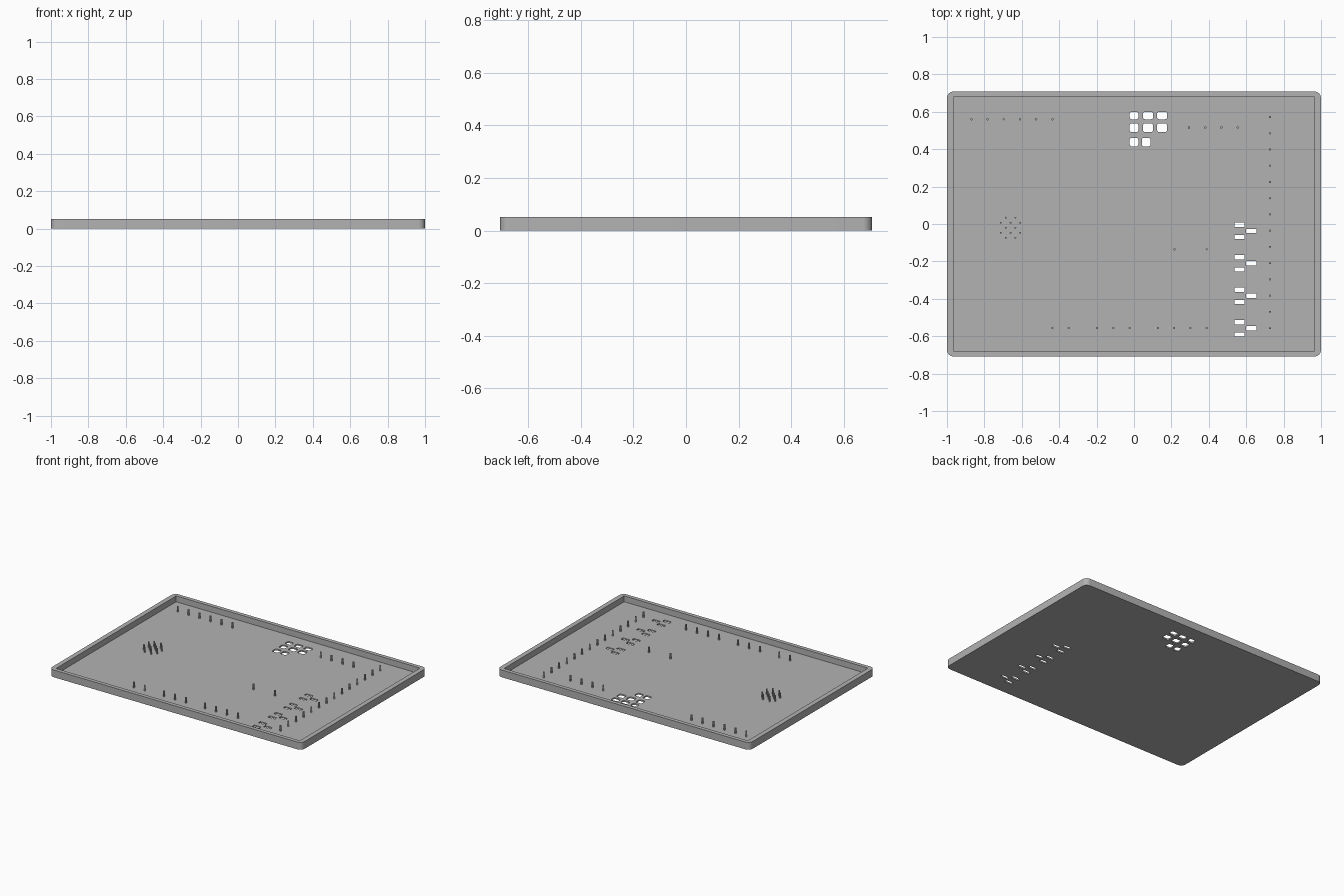
import bpy, bmesh
from math import cos, sin, pi, radians

cube = bpy.data.objects.get("Cube")
if cube:
    bpy.data.objects.remove(cube, do_unlink=True)

HX, HY, HEIGHT, FLOOR = 1.0, 0.708, 0.052, 0.01
WALL_X, WALL_Y, PITCH = 0.034, 0.028, 0.0868

grey = bpy.data.materials.new("plastic_grey")
grey.use_nodes = True
grey.diffuse_color = (0.45, 0.45, 0.45, 1)
grey.node_tree.nodes["Principled BSDF"].inputs["Base Color"].default_value = grey.diffuse_color


def prism(bm, cx, cy, w, d, z0, z1, r=0.0, steps=3):
    """Upright prism with a rectangular, optionally rounded, outline."""
    ring = []
    for i, (sx, sy) in enumerate([(1, 1), (-1, 1), (-1, -1), (1, -1)]):
        x, y = cx + sx * (w / 2 - r), cy + sy * (d / 2 - r)
        for k in range(steps + 1 if r else 1):
            a = (i + k / steps) * pi / 2
            ring.append((x + r * cos(a), y + r * sin(a)))
    low = [bm.verts.new((x, y, z0)) for x, y in ring]
    high = [bm.verts.new((x, y, z1)) for x, y in ring]
    bm.faces.new(low[::-1])
    bm.faces.new(high)
    n = len(ring)
    for i in range(n):
        j = (i + 1) % n
        bm.faces.new((low[i], low[j], high[j], high[i]))


def pin(bm, x, y, r, z1, sides=12):
    """Round peg standing on the floor."""
    prism(bm, x, y, 2 * r, 2 * r, FLOOR - 0.002, z1, r, sides // 4)
    bmesh.ops.remove_doubles(bm, verts=bm.verts, dist=0.0001)


def to_object(name, bm):
    mesh = bpy.data.meshes.new(name)
    bm.to_mesh(mesh)
    bm.free()
    mesh.materials.append(grey)
    ob = bpy.data.objects.new(name, mesh)
    bpy.context.collection.objects.link(ob)
    return ob


def activate(ob):
    bpy.ops.object.select_all(action="DESELECT")
    ob.select_set(True)
    bpy.context.view_layer.objects.active = ob


# Outer tray block with rounded corners
bm = bmesh.new()
prism(bm, 0, 0, 2 * HX, 2 * HY, 0, HEIGHT, 0.035, 8)
tray = to_object("tray", bm)

# Cavity cutter
bm = bmesh.new()
prism(bm, 0, 0, 2 * (HX - WALL_X), 2 * (HY - WALL_Y), FLOOR, 0.2)
cavity = to_object("cavity_cutter", bm)

# Cutter for the square button holes and the slots
bm = bmesh.new()
for y, d, columns in [(0.58, 0.04, (0, 0.075, 0.15)),
                      (0.515, 0.046, (0, 0.075, 0.15)),
                      (0.438, 0.046, (0, 0.065))]:
    for x in columns:
        prism(bm, x, y, 0.053 if x > 0.07 else 0.046, d, -0.1, 0.03, 0.01)
for i in range(4):
    y = -0.037 - 0.1735 * i
    prism(bm, 0.627, y, 0.056, 0.023, -0.1, 0.03, 0.004)
    for side in (-1, 1):
        prism(bm, 0.564, y + side * 0.033, 0.056, 0.023, -0.1, 0.03, 0.004)
holes = to_object("hole_cutter", bm)

# Cut the tray
activate(tray)
for cutter in (cavity, holes):
    cutter.hide_render = True
    mod = tray.modifiers.new(cutter.name, "BOOLEAN")
    mod.operation, mod.solver, mod.object = "DIFFERENCE", "EXACT", cutter
    bpy.ops.object.modifier_apply(modifier=mod.name)
for cutter in (cavity, holes):
    bpy.data.objects.remove(cutter, do_unlink=True)

# Rows of pegs: start x, y, count
rows = {
    "back_right_pins": [(-0.87, 0.56, 6)],
    "back_left_pins": [(0.294, 0.516, 4)],
    "front_pins": [(-0.436, -0.556, 2), (-0.197, -0.556, 3), (0.128, -0.556, 4)],
}
parts = [tray]
for name, groups in rows.items():
    bm = bmesh.new()
    for x, y, count in groups:
        for i in range(count):
            pin(bm, x + i * PITCH, y, 0.006, 0.05)
    parts.append(to_object(name, bm))

# Column of pegs beside the slots
bm = bmesh.new()
for i in range(14):
    pin(bm, 0.727, 0.572 - i * PITCH, 0.006, 0.05)
parts.append(to_object("side_pins", bm))

# Two lone pegs on the floor
bm = bmesh.new()
for x in (0.217, 0.389):
    pin(bm, x, -0.135, 0.006, 0.05)
parts.append(to_object("middle_pins", bm))

# Staggered cluster of thin pegs
bm = bmesh.new()
for row in range(5):
    for dx in ((-0.052, 0, 0.052) if row % 2 else (-0.026, 0.026)):
        pin(bm, -0.66 + dx, 0.034 - row * 0.027, 0.005, 0.05)
parts.append(to_object("cluster_pins", bm))

for ob in parts:
    activate(ob)
    bpy.ops.object.shade_smooth_by_angle(angle=radians(35))
